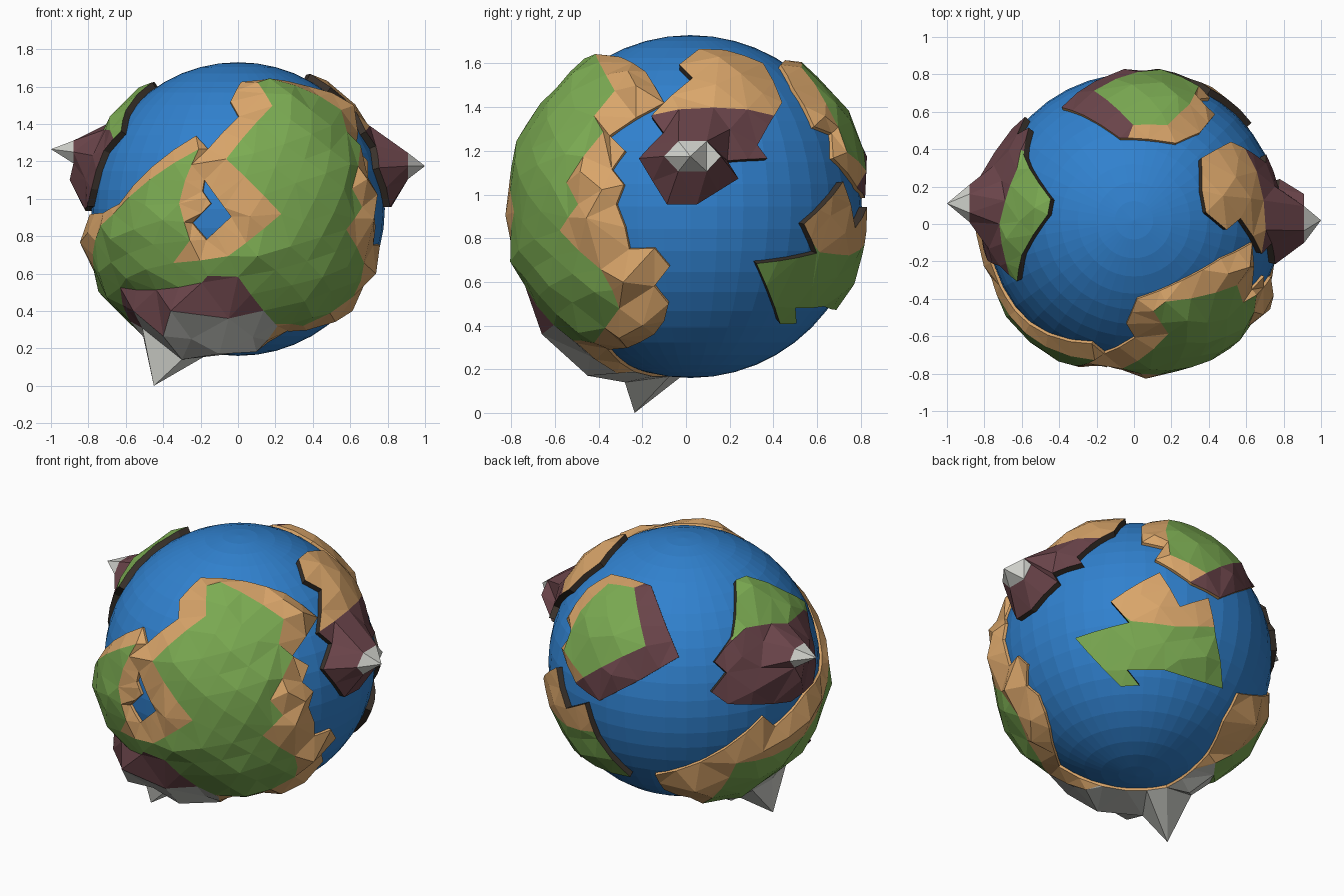
import bpy, bmesh, math, random
from mathutils import Vector, geometry

if "Cube" in bpy.data.objects:
    bpy.data.objects.remove(bpy.data.objects["Cube"])

random.seed(4)
C = Vector((0, 0.02, 0.945))      # planet centre
SEA = 0.785                       # ocean radius

# Flat colours
MATS = []
for name, col in [("sand", (0.70, 0.38, 0.145)), ("grass", (0.20, 0.41, 0.085)),
                  ("rock", (0.145, 0.058, 0.068)), ("snow", (0.62, 0.63, 0.59)),
                  ("dark_earth", (0.045, 0.034, 0.026)), ("ocean_blue", (0.03, 0.22, 0.62))]:
    m = bpy.data.materials.new(name)
    m.diffuse_color = (*col, 1)
    m.use_nodes = True
    m.node_tree.nodes["Principled BSDF"].inputs["Base Color"].default_value = m.diffuse_color
    MATS.append(m)
SAND, GRASS, ROCK, SNOW, DARK, OCEAN = range(6)


def add_object(name, bm):
    me = bpy.data.meshes.new(name)
    bm.to_mesh(me)
    bm.free()
    for m in MATS:
        me.materials.append(m)
    ob = bpy.data.objects.new(name, me)
    bpy.context.collection.objects.link(ob)
    return ob


def view(az, el, scale=None):
    """Returns a function lifting flat view coordinates onto the globe."""
    a, e = math.radians(az), math.radians(el)
    toward = Vector((math.sin(a) * math.cos(e), -math.cos(a) * math.cos(e), math.sin(e)))
    right = Vector((math.cos(a), math.sin(a), 0))
    up = toward.cross(right)

    def lift(*pts):
        out = []
        for u, v in pts:
            if scale:
                u, v = u / scale, v / scale
            else:
                u, v = u - C.dot(right), v - C.dot(up)
            w = math.sqrt(max(0, 0.64 - u * u - v * v))
            out.append((right * u + up * v + toward * w).normalized())
        return out
    return lift


F, R, T = view(0, 0), view(90, 0), view(0, 90)
B, D = view(215, 22, 174), view(140, -28, 174)   # back left above, back right below


def resample(loop, step=0.2):
    out = []
    for p, q in zip(loop, loop[1:] + loop[:1]):
        n = max(1, math.ceil(p.angle(q, 0) / step))
        out += [p.lerp(q, i / n).normalized() for i in range(n)]
    return out


def fibonacci(n=450):
    for i in range(n):
        z = 1 - (2 * i + 1) / n
        r, t = math.sqrt(1 - z * z), i * 2.39996
        yield Vector((r * math.cos(t), r * math.sin(t), z))


def land(name, outline, zones, base, skirt, edge, mid, top, peaks=(), snow=None, hole=None):
    """Raised land plate: outline on the globe, coloured zones, peaks, optional lake."""
    loops = [resample(outline)] + [resample(z) for _, z in zones]
    if hole:
        loops.append(resample(hole, 0.1))
    axis = sum(loops[0], Vector()).normalized()
    e1 = axis.orthogonal().normalized()
    e2 = axis.cross(e1)

    def flat(n):
        return Vector((n.dot(e1), n.dot(e2))) / (1 + n.dot(axis))

    pts, rad, faces = [], [], []
    for k, loop in enumerate(loops):
        f2 = [flat(n) for n in loop]
        ids = list(range(len(pts), len(pts) + len(loop)))
        if sum(a.cross(b) for a, b in zip(f2, f2[1:] + f2[:1])) < 0:
            ids.reverse()
        faces.append(ids)
        pts += loop
        rad += [edge if k == 0 or (hole and k == len(loops) - 1) else mid] * len(loop)
    fixed = list(pts)
    peaks = [Vector(p) - C for p in peaks]
    pts += [p.normalized() for p in peaks]
    rad += [p.length for p in peaks]
    for n in fibonacci():
        if (n.dot(axis) > -0.5 and all(n.dot(q) < math.cos(0.09) for q in fixed)
                and all(n.angle(q) > 0.14 for q in peaks)):
            pts.append(n)
            rad.append(top + random.uniform(-0.012, 0.012))
    vs, _, fs, ov, _, of = geometry.delaunay_2d_cdt(
        [flat(n) for n in pts], [], faces, 1, 1e-4, True)

    bm = bmesh.new()
    for p, src in zip(vs, ov):
        d = p.length_squared
        n = (e1 * 2 * p.x + e2 * 2 * p.y + axis * (1 - d)) / (1 + d)
        bm.verts.new(n * (min(rad[i] for i in src) if src else edge))
    bm.verts.ensure_lookup_table()
    for f, src in zip(fs, of):
        if 0 not in src or (hole and len(loops) - 1 in src):
            continue
        face = bm.faces.new([bm.verts[i] for i in f])
        face.material_index = base
        for k, (mat, _) in enumerate(zones):
            if k + 1 in src:
                face.material_index = mat
        if face.material_index == ROCK and snow and snow(face):
            face.material_index = SNOW
    bmesh.ops.delete(bm, geom=[v for v in bm.verts if not v.link_faces], context='VERTS')
    # Cliff skirt down into the sea
    rim = [e for e in bm.edges if e.is_boundary]
    new = bmesh.ops.extrude_edge_only(bm, edges=rim)["geom"]
    for g in new:
        if isinstance(g, bmesh.types.BMVert):
            g.co = g.co.normalized() * 0.74
        elif isinstance(g, bmesh.types.BMFace):
            g.material_index = skirt
    bmesh.ops.recalc_face_normals(bm, faces=bm.faces[:])
    tops = [f for f in bm.faces if f not in new]
    if sum(f.normal.dot(f.calc_center_median()) for f in tops) < 0:
        bmesh.ops.reverse_faces(bm, faces=bm.faces[:])
    add_object(name, bm).location = C


def high(face):
    return sum(v.co.length for v in face.verts) / 3 > 0.935


def ring(x, y, z, ry, rz, tip):
    """Snow cap: ring of six points plus a tip."""
    return [(x, y + ry * math.cos(a * math.pi / 3), z + rz * math.sin(a * math.pi / 3))
            for a in range(6)] + [tip]


# Ocean globe
bm = bmesh.new()
bmesh.ops.create_uvsphere(bm, u_segments=40, v_segments=24, radius=SEA)
for f in bm.faces:
    f.material_index = OCEAN
add_object("ocean", bm).location = C

# Main continent with lake and southern mountains
rock_line = F((-.6, .545), (-.185, .57), (-.155, .605), (0, .6), (.19, .36))
land("main_continent",
     F((.016, 1.625), (-.04, 1.52), (.005, 1.44), (-.16, 1.267), (-.225, 1.337),
       (-.635, .973), (-.72, .925))
     + B((123, -29), (92, -62), (80, -51))
     + D((103, -38), (88, -66), (73, -98), (31, -131), (-10, -134), (-78, -110))
     + F((.27, .29))
     + R((-.27, .297), (-.145, .36), (-.1, .42), (-.08, .5), (-.145, .58), (-.075, .67),
         (-.145, .754), (-.26, .75), (-.28, .85), (-.32, .955), (-.285, 1.045), (-.34, 1.115),
         (-.28, 1.2), (-.35, 1.27), (-.1, 1.42), (-.185, 1.563), (-.3, 1.63)),
     [(GRASS, F((.1, 1.59), (.175, 1.47), (-.06, 1.2), (.22, .92), (-.05, .705), (-.33, .67),
                (-.245, .785), (-.3, .973), (-.27, 1.09), (-.2, 1.25), (-.635, .92), (-.7, .86))
       + B((115, -70), (85, -88), (50, -94)) + D((76, -102)) + rock_line
       + F((.27, .36)) + R((-.4, .35), (-.29, .5), (-.32, .58), (-.37, .67), (-.55, .84),
                           (-.47, .955), (-.52, 1.05), (-.36, 1.27), (-.4, 1.34),
                           (-.31, 1.45), (-.395, 1.61))),
      (ROCK, rock_line + D((-82, -112), (-10, -130), (31, -125), (76, -102)))],
     SAND, SAND, 0.80, 0.84, 0.86,
     peaks=[(-.45, -.235, 0), (-.4, -.54, .265), (-.1, -.45, .17), (.08, -.44, .26),
            (-.56, -.46, .40), (-.36, -.66, .40), (-.05, -.66, .36), (-.25, -.5, .25),
            (-.3, -.28, .14)],
     snow=lambda f: f.calc_center_median().z + C.z < 0.36,
     hole=F((-.18, 1.1), (-.037, .904), (-.17, .78), (-.245, .87), (-.145, .975), (-.19, 1.04)))

# Eastern island with a snowy peak
land("east_island",
     R((-.03, 1.58), (.06, 1.65), (.175, 1.645), (.345, 1.586), (.43, 1.41), (.37, 1.31),
       (.32, 1.22), (.365, 1.16), (.185, 1.15), (.235, 1.07), (.05, .955), (-.085, .955),
       (-.21, 1.16), (-.1, 1.275), (-.155, 1.35), (.03, 1.52)),
     [(SAND, R((-.17, 1.35), (-.1, 1.6), (.06, 1.69), (.4, 1.65), (.5, 1.4), (.4, 1.35)))],
     ROCK, DARK, 0.82, 0.835, 0.84,
     peaks=ring(.91, .03, 1.175, .13, .08, (1, .02, 1.175)), snow=high)

# Western island with a snowy peak
land("west_island",
     T((-.61, -.3), (-.585, -.16), (-.45, .05), (-.435, .13), (-.545, .29))
     + B((48, 31), (30, 6), (42, -5), (27, -24), (43, -36), (105, -36), (127, -19))
     + F((-.765, 1.05), (-.7, 1.25)),
     [(GRASS, T((-.58, .38), (-.5, .38), (-.35, .13), (-.5, -.3), (-.62, -.4), (-.655, -.2),
                (-.69, 0), (-.66, .12), (-.6, .28)))],
     ROCK, DARK, 0.82, 0.835, 0.84,
     peaks=ring(-.88, .11, 1.25, .1, .07, (-1, .11, 1.265)) + [(-.9, .12, 1.1)], snow=high)

# Northern island at the back
land("north_island",
     B((-97, 76), (-73, 91), (-33, 81), (-18, 42), (-5, 11), (-45, -13), (-85, -35),
       (-108, -19), (-123, 16), (-112, 32), (-118, 45)),
     [(GRASS, B((-100, 52), (-73, 79), (-48, 76), (-37, 21), (-97, -11), (-116, 14))),
      (ROCK, B((-48, 76), (-30, 90), (10, 11), (-85, -45), (-120, -25), (-97, -11), (-37, 21)))],
     SAND, SAND, 0.802, 0.835, 0.84)

# South-eastern island at the back
land("south_island",
     D((23, 81), (43, 47), (71, 56), (78, 19), (85, -33), (28, -16), (-9, -16), (3, -31),
       (-15, -32), (-60, 16), (-7, 31), (-25, 52)),
     [(SAND, D((-32, 52), (23, 90), (43, 52), (75, 64), (82, 27), (38, 27), (-5, 32)))],
     GRASS, DARK, 0.82, 0.825, 0.825)
